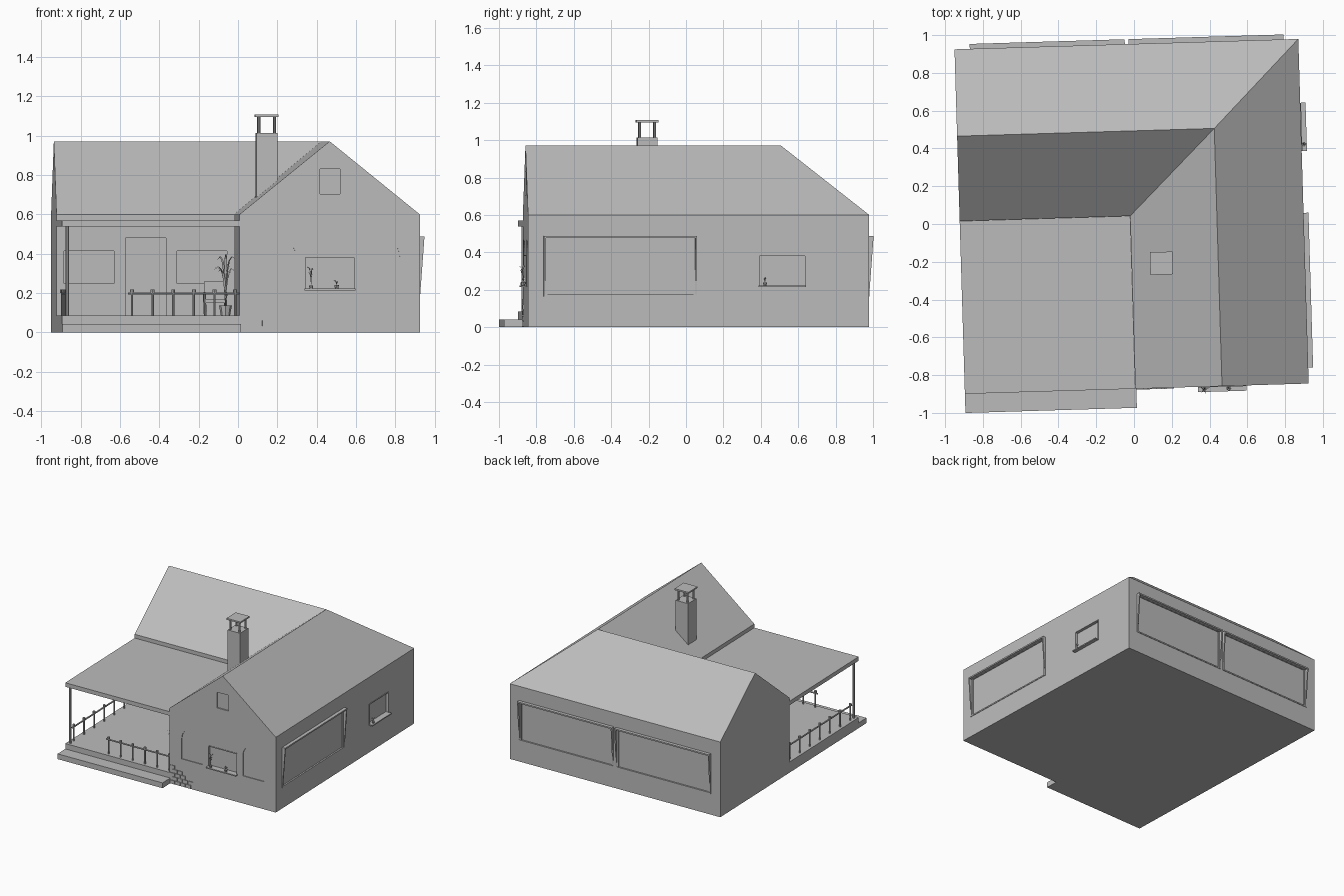
import bpy, bmesh, math, random
from mathutils import Vector

cube = bpy.data.objects.get("Cube")
if cube:
    bpy.data.objects.remove(cube, do_unlink=True)
random.seed(4)
TURN = math.radians(1.727)   # whole house sits slightly turned

grey = bpy.data.materials.new("plain_grey")
grey.use_nodes = True
grey.diffuse_color = (0.5, 0.5, 0.5, 1)
grey.node_tree.nodes["Principled BSDF"].inputs["Base Color"].default_value = (0.5, 0.5, 0.5, 1)

# House outline
LEFT, RIGHT, FRONT, BACK = -0.922, 0.899, -0.872, 0.953
INX, INY = -0.019, 0.043
EAVE, RIDGE = 0.6, 0.972
RX, RY = 0.44, 0.493
FLOOR = 0.085

# Wall frames: (along, up, out) to house coordinates
WALLS = {
    "front": lambda w, z, o: (w, FRONT - o, z),
    "porch": lambda w, z, o: (w, INY - o, z),
    "right": lambda w, z, o: (RIGHT + o, w, z),
    "back": lambda w, z, o: (w, BACK + o, z),
}


def finish(name, bm, closed=True):
    if closed:
        bmesh.ops.recalc_face_normals(bm, faces=bm.faces)
    mesh = bpy.data.meshes.new(name)
    bm.to_mesh(mesh)
    bm.free()
    mesh.materials.append(grey)
    ob = bpy.data.objects.new(name, mesh)
    ob.rotation_euler.z = TURN
    bpy.context.collection.objects.link(ob)
    return ob


def prism(bm, ring_a, ring_b):
    """Closed solid between two matching outlines."""
    a = [bm.verts.new(p) for p in ring_a]
    b = [bm.verts.new(p) for p in ring_b]
    bm.faces.new(a)
    bm.faces.new(b[::-1])
    for i in range(len(a)):
        j = (i + 1) % len(a)
        bm.faces.new((a[i], b[i], b[j], a[j]))


def box(bm, x, y, z):
    rect = [(x[0], y[0]), (x[1], y[0]), (x[1], y[1]), (x[0], y[1])]
    prism(bm, [(*p, z[0]) for p in rect], [(*p, z[1]) for p in rect])


def block(name, x, y, z):
    bm = bmesh.new()
    box(bm, x, y, z)
    return finish(name, bm)


def plate(bm, wall, outline, o0, o1):
    f = WALLS[wall]
    prism(bm, [f(w, z, o0) for w, z in outline], [f(w, z, o1) for w, z in outline])


def rect(w0, w1, z0, z1):
    return [(w0, z0), (w1, z0), (w1, z1), (w0, z1)]


def arch(w0, w1, z0, z1, n=14):
    c, r = (w0 + w1) / 2, (w1 - w0) / 2
    arc = [(c + r * math.cos(math.pi * i / n), z1 - r + r * math.sin(math.pi * i / n)) for i in range(n + 1)]
    return [(w0, z0), (w1, z0)] + arc


def tube(bm, a, b, r0, r1=None, n=8):
    a, b = Vector(a), Vector(b)
    q = (b - a).to_track_quat('Z', 'Y')
    ring = lambda c, r: [c + q @ Vector((r * math.cos(t), r * math.sin(t), 0))
                         for t in (2 * math.pi * i / n for i in range(n))]
    prism(bm, ring(a, r0), ring(b, r0 if r1 is None else r1))


# L-shaped body with hipped and gabled roof
bm = bmesh.new()
plan = [(LEFT, INY), (INX, INY), (INX, FRONT), (RIGHT, FRONT), (RIGHT, BACK), (LEFT, BACK)]
g = [bm.verts.new((*p, 0)) for p in plan]
e = [bm.verts.new((*p, EAVE)) for p in plan]
r1, r2, r3 = [bm.verts.new((*p, RIDGE)) for p in ((LEFT, RY), (RX, RY), (RX, FRONT))]
bm.faces.new(g)
for i in (0, 1, 3, 4):
    bm.faces.new((g[i], g[i + 1], e[i + 1], e[i]))
bm.faces.new((g[2], g[3], e[3], r3, e[2]))
bm.faces.new((g[5], g[0], e[0], r1, e[5]))
for roof in ((e[0], e[1], r2, r1), (e[1], e[2], r3, r2), (e[3], e[4], r2, r3), (e[4], e[5], r1, r2)):
    bm.faces.new(roof)
house = finish("house_body", bm)

# Recesses for windows, door and blind arches
awnings = [("right", -0.788, 0.032), ("back", -0.841, -0.02), ("back", 0.0, 0.82)]
small = [("front", 0.312, 0.57), ("right", 0.36, 0.615)]
holes = [("front", arch(0.085, 0.27, 0.22, 0.475), 0.006),
         ("front", arch(0.614, 0.797, 0.22, 0.475), 0.006),
         ("front", rect(0.39, 0.492, 0.705, 0.83), 0.01),
         ("porch", rect(-0.885, -0.63, 0.25, 0.415), 0.015),
         ("porch", rect(-0.31, -0.055, 0.25, 0.415), 0.015),
         ("porch", rect(-0.57, -0.365, FLOOR + 0.001, 0.48), 0.01)]
holes += [(s, rect(a + 0.02, b - 0.02, 0.175, 0.475), 0.008) for s, a, b in awnings]
holes += [(s, rect(a, b, 0.22, 0.387), 0.02) for s, a, b in small]
bm = bmesh.new()
for wall, outline, depth in holes:
    plate(bm, wall, outline, -depth, 0.02)
cutter = finish("recess_cutter", bm)
cutter.hide_render = True
mod = house.modifiers.new("recesses", 'BOOLEAN')
mod.operation, mod.solver, mod.object = 'DIFFERENCE', 'EXACT', cutter
bpy.context.view_layer.objects.active = house
bpy.ops.object.modifier_apply(modifier=mod.name)
bpy.data.objects.remove(cutter, do_unlink=True)

# Large windows: hood with tapering side cheeks
for n, (wall, a, b) in enumerate(awnings):
    bm = bmesh.new()
    plate(bm, wall, rect(a, b, 0.476, 0.487), 0, 0.026)
    f = WALLS[wall]
    cheek = [(0.165, 0), (0.476, 0), (0.476, 0.025), (0.165, 0.002)]
    for w in (a, b - 0.01):
        prism(bm, [f(w, z, o) for z, o in cheek], [f(w + 0.01, z, o) for z, o in cheek])
    plate(bm, wall, rect(a, b, 0.165, 0.175), 0, 0.004)
    finish(f"window_hood_{n + 1}", bm)

# Small windows: thin frame and sill
for n, (wall, a, b) in enumerate(small):
    bm = bmesh.new()
    for r in (rect(a, a + 0.006, 0.222, 0.387), rect(b - 0.006, b, 0.222, 0.387), rect(a, b, 0.381, 0.387)):
        plate(bm, wall, r, -0.02, 0.004)
    plate(bm, wall, rect(a, b, 0.214, 0.223), -0.02, 0.028)
    finish(f"small_window_{n + 1}", bm)

# Exposed bricks at the lower front corner
bm = bmesh.new()
for row, count in enumerate((4, 4, 3, 2, 1)):
    for k in range(count):
        w = INX + 0.004 + k * 0.046 + (row % 2) * 0.02
        plate(bm, "front", rect(w, w + 0.042, 0.004 + row * 0.03, 0.03 + row * 0.03), 0, 0.005)
finish("corner_bricks", bm)

# Porch
block("porch_floor", (LEFT, INX), (FRONT, INY), (0, FLOOR))
block("porch_step", (LEFT, -0.014), (-0.973, FRONT), (0, 0.042))
block("porch_roof", (LEFT, INX), (FRONT, INY), (0.538, 0.57))
bm = bmesh.new()
tube(bm, (-0.895, -0.845, FLOOR), (-0.895, -0.845, 0.538), 0.009)
finish("porch_post", bm)


def railing(name, a, b, count):
    bm = bmesh.new()
    a, b = Vector((*a, 0)), Vector((*b, 0))
    end = (b - a).normalized() * 0.02
    top = Vector((0, 0, 0.198))
    tube(bm, a - end + top, b + end + top, 0.006)
    for i in range(count):
        p = a.lerp(b, i / (count - 1))
        tube(bm, p + Vector((0, 0, FLOOR)), p + Vector((0, 0, 0.205)), 0.006)
        tube(bm, p + Vector((0, 0, 0.2)), p + Vector((0, 0, 0.218)), 0.01)
    finish(name, bm)


railing("front_railing", (-0.565, -0.845), (-0.04, -0.845), 6)
railing("left_railing", (-0.895, -0.8), (-0.895, 0.0), 7)

# Chimney with raised cap
cx, cy = 0.139, -0.212
block("chimney_shaft", (cx - 0.054, cx + 0.054), (cy - 0.054, cy + 0.054), (0.62, 1.013))
bm = bmesh.new()
for sx in (-1, 1):
    for sy in (-1, 1):
        tube(bm, (cx + sx * 0.04, cy + sy * 0.04, 1.01), (cx + sx * 0.04, cy + sy * 0.04, 1.097), 0.007)
finish("chimney_posts", bm)
block("chimney_cap", (cx - 0.06, cx + 0.06), (cy - 0.06, cy + 0.06), (1.095, 1.107))


def plant(name, x, y, z, pot, height, spread, blades):
    """Pot with arching leaf ribbons."""
    bm = bmesh.new()
    tube(bm, (x, y, z), (x, y, z + pot * 1.6), pot * 0.7, pot)
    for i in range(blades):
        t = 2 * math.pi * i / blades + random.uniform(-0.2, 0.2)
        d, s = Vector((math.cos(t), math.sin(t), 0)), Vector((-math.sin(t), math.cos(t), 0))
        h = height * random.uniform(0.65, 1)
        last = None
        for k in range(6):
            q = k / 5
            p = Vector((x, y, z + pot * 1.5)) + d * spread * q * q + Vector((0, 0, h * math.sin(q * 1.9)))
            wide = s * pot * 0.22 * math.sin(math.pi * (0.1 + 0.85 * q))
            pair = (bm.verts.new(p - wide), bm.verts.new(p + wide))
            if last:
                bm.faces.new((last[0], last[1], pair[1], pair[0]))
            last = pair
    finish(name, bm)


plant("porch_plant", -0.085, -0.7, FLOOR, 0.033, 0.27, 0.06, 9)
plant("front_sill_plant", 0.345, FRONT - 0.014, 0.222, 0.011, 0.1, 0.025, 5)
plant("front_sill_pot", 0.475, FRONT - 0.012, 0.222, 0.012, 0.025, 0.015, 5)
plant("right_sill_plant", RIGHT + 0.012, 0.395, 0.222, 0.011, 0.03, 0.015, 5)

# Porch armchair
bm = bmesh.new()
px, py = -0.13, -0.45
box(bm, (px - 0.055, px + 0.055), (py - 0.05, py + 0.05), (0.15, 0.17))
box(bm, (px - 0.055, px + 0.055), (py + 0.04, py + 0.055), (0.17, 0.26))
for sx in (-1, 1):
    tube(bm, (px + sx * 0.055, py - 0.05, 0.2), (px + sx * 0.055, py + 0.05, 0.2), 0.006)
    for sy in (-1, 1):
        tube(bm, (px + sx * 0.05, py + sy * 0.045, FLOOR), (px + sx * 0.055, py + sy * 0.045, 0.2), 0.006)
finish("porch_chair", bm)
